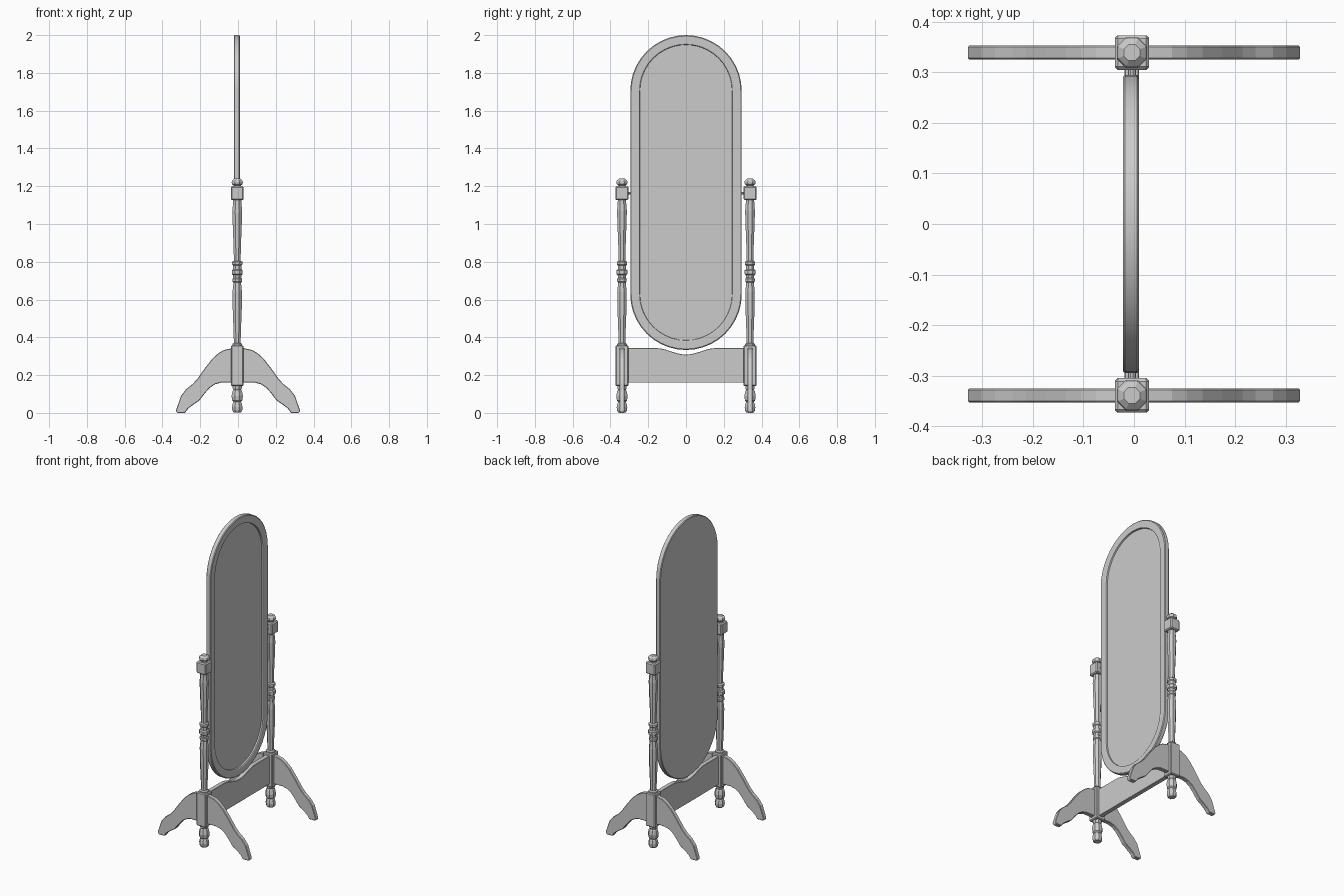
import bpy, bmesh, math

if "Cube" in bpy.data.objects:
    bpy.data.objects.remove(bpy.data.objects["Cube"])

CX = -0.004   # post centre in x
PY = 0.339    # post distance from centre in y


def finish(name, bm, bevel=0.0, smooth=None):
    bmesh.ops.recalc_face_normals(bm, faces=bm.faces)
    me = bpy.data.meshes.new(name)
    bm.to_mesh(me)
    bm.free()
    ob = bpy.data.objects.new(name, me)
    bpy.context.collection.objects.link(ob)
    if bevel:
        m = ob.modifiers.new("edge", 'BEVEL')
        m.width, m.segments, m.limit_method = bevel, 1, 'ANGLE'
        m.angle_limit = math.radians(40)
    if smooth:
        bpy.ops.object.select_all(action='DESELECT')
        ob.select_set(True)
        bpy.context.view_layer.objects.active = ob
        bpy.ops.object.shade_smooth_by_angle(angle=math.radians(smooth))
    return ob


def loft(name, rings, cap_start=True, cap_end=True, bevel=0.0, smooth=None):
    bm = bmesh.new()
    vs = [[bm.verts.new(p) for p in ring] for ring in rings]
    n = len(vs[0])
    for a, b in zip(vs, vs[1:]):
        for i in range(n):
            j = (i + 1) % n
            bm.faces.new((a[i], a[j], b[j], b[i]))
    if cap_start:
        bm.faces.new(vs[0])
    if cap_end:
        bm.faces.new(vs[-1])
    return finish(name, bm, bevel, smooth)


def box(name, centre, size, bevel):
    bm = bmesh.new()
    bmesh.ops.create_cube(bm, size=1)
    for v in bm.verts:
        v.co = [c + a * s for c, a, s in zip(centre, v.co, size)]
    return finish(name, bm, bevel)


def lathe(name, y, profile, sides=8):
    k = 1 / math.cos(math.pi / sides)
    rings = [[(CX + r * k * math.cos((i + .5) * math.tau / sides),
               y + r * k * math.sin((i + .5) * math.tau / sides), z)
              for i in range(sides)] for z, r in profile]
    return loft(name, rings)


def stadium(x, r, top=1.705, low=0.628, seg=20):
    pts = []
    for c, a0 in ((top, 0), (low, math.pi)):
        for i in range(seg + 1):
            a = a0 + math.pi * i / seg
            pts.append((x, r * math.cos(a), c + r * math.sin(a)))
    return pts


# Mirror frame (closed flat back, open towards +x) and recessed glass
loft("mirror_frame", [stadium(x, r) for x, r in (
    (-.022, .291), (-.018, .295), (.006, .295), (.010, .290),
    (.010, .250), (.007, .245), (-.006, .243))], cap_end=False, smooth=30)
loft("mirror_glass", [stadium(x, .244) for x in (-.008, -.002)], smooth=30)

# Turned profiles as (z, radius)
finial = [(1.195, .018), (1.205, .020), (1.210, .027), (1.220, .030),
          (1.230, .027), (1.240, .016)]
shaft = [(.355, .026), (.365, .026), (.37, .018), (.42, .019), (.55, .024),
         (.64, .025), (.69, .020), (.695, .025), (.71, .025), (.715, .021),
         (.73, .023), (.735, .029), (.755, .029), (.76, .022), (.78, .022),
         (.785, .027), (.80, .027), (.805, .018), (.87, .019), (1.0, .024),
         (1.07, .026), (1.10, .023), (1.13, .022)]
foot = [(0.003, .020), (.012, .026), (.030, .028), (.050, .024), (.058, .020),
        (.065, .027), (.090, .030), (.115, .025), (.122, .020), (.130, .024),
        (.145, .024)]

# Leg outline of one side, top edge outwards then underside back (x, z)
half = [(.03, .343), (.075, .333), (.105, .315), (.135, .288), (.175, .237),
        (.215, .180), (.24, .153), (.275, .125), (.302, .090), (.314, .055),
        (.329, .012), (.322, .0), (.28, .0), (.265, .022), (.235, .045),
        (.205, .065), (.17, .110), (.148, .134), (.12, .152), (.09, .16),
        (.03, .16)]
leg = half + [(-x, z) for x, z in reversed(half)]

for side, s in (("left", -1), ("right", 1)):
    y = s * PY
    lathe(side + "_finial", y, finial)
    lathe(side + "_post_shaft", y, shaft)
    lathe(side + "_post_foot", y, foot)
    box(side + "_upper_block", (CX, y, 1.163), (.068, .068, .074), .006)
    box(side + "_lower_block", (CX, y, .25), (.068, .068, .216), .005)
    loft(side + "_leg_pair", [[(x, y + d, z) for x, z in leg]
                              for d in (-.014, .014)], bevel=.003)
    # Pivot pin joining post and mirror
    loft(side + "_pivot_pin", [[(CX + .008 * math.cos(i * math.tau / 10), s * d,
                                 1.163 + .008 * math.sin(i * math.tau / 10))
                                for i in range(10)] for d in (.288, .312)])

# Stretcher board with a dipped top edge
dip = [(-.315, .16), (.315, .16), (.315, .343)]
for i in range(17):
    t = 1 - i / 8
    dip.append((.16 * t, .343 - .034 * (.5 + .5 * math.cos(math.pi * t))))
dip.append((-.315, .343))
loft("stretcher_board", [[(x, y, z) for y, z in dip] for x in (-.019, .010)],
     bevel=.002)
